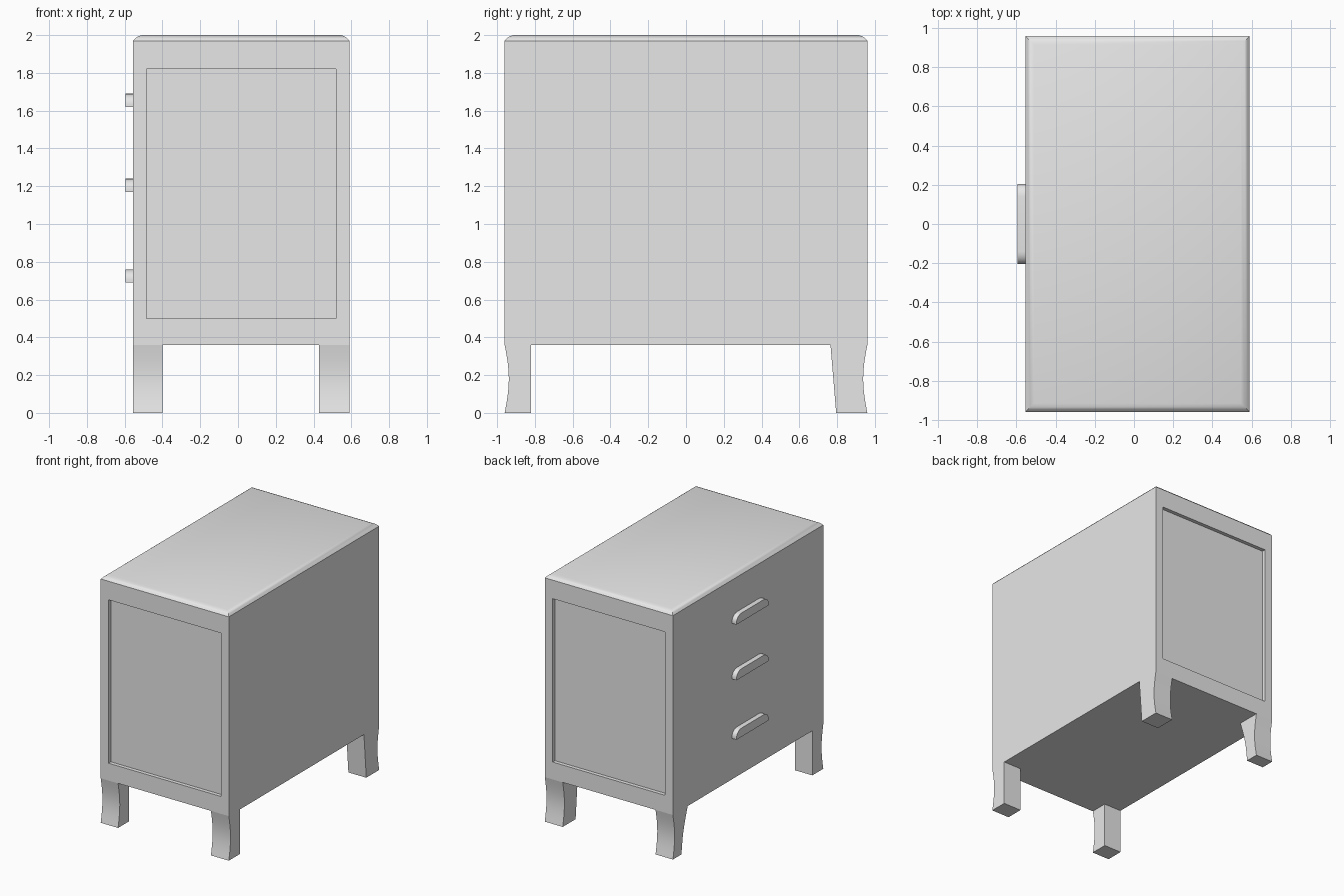
import bpy, bmesh, math

if "Cube" in bpy.data.objects:
    bpy.data.objects.remove(bpy.data.objects["Cube"], do_unlink=True)

grey = bpy.data.materials.new("plain_grey")
grey.use_nodes = True
grey.diffuse_color = (0.8, 0.8, 0.8, 1)
grey.node_tree.nodes["Principled BSDF"].inputs["Base Color"].default_value = (0.8, 0.8, 0.8, 1)

X0, X1, Y, FLOOR = -0.555, 0.59, 0.96, 0.36   # cabinet extents


def finish(bm, name):
    bmesh.ops.recalc_face_normals(bm, faces=bm.faces[:])
    mesh = bpy.data.meshes.new(name)
    bm.to_mesh(mesh)
    bm.free()
    mesh.materials.append(grey)
    mesh.shade_smooth()
    mesh.set_sharp_from_angle(angle=math.radians(35))
    obj = bpy.data.objects.new(name, mesh)
    bpy.context.collection.objects.link(obj)


def prism(name, outline, x0, x1, skip=()):
    """Extrude a (y, z) outline along x, leaving out the listed side faces."""
    bm = bmesh.new()
    a = [bm.verts.new((x0, y, z)) for y, z in outline]
    b = [bm.verts.new((x1, y, z)) for y, z in outline]
    bm.faces.new(a)
    bm.faces.new(b[::-1])
    n = len(outline)
    for i in range(n):
        if i not in skip:
            j = (i + 1) % n
            bm.faces.new((a[i], a[j], b[j], b[i]))
    finish(bm, name)


# Cabinet body: stacked rectangles with a softly rounded top edge
bm = bmesh.new()
rings = []
for z, inset in [(FLOOR, 0), (1.97, 0), (1.983, 0.012), (1.993, 0.025), (2.0, 0.045)]:
    x0, x1, y = X0 + inset, X1 - inset, Y - inset
    rings.append([bm.verts.new(p) for p in
                  ((x0, -y, z), (x1, -y, z), (x1, y, z), (x0, y, z))])
bm.faces.new(rings[0][::-1])
bm.faces.new(rings[-1])
walls = []
for low, high in zip(rings, rings[1:]):
    for i in range(4):
        j = (i + 1) % 4
        walls.append(bm.faces.new((low[i], low[j], high[j], high[i])))
bm.normal_update()

# Sunken panels on the front and back
for wall, side in ((walls[0], -1), (walls[2], 1)):
    bmesh.ops.inset_individual(bm, faces=[wall], thickness=0.05)
    for v in wall.verts:
        v.co.x = -0.485 if v.co.x < 0 else 0.52
        v.co.z = 0.5 if v.co.z < 1 else 1.82
    panel = bmesh.ops.extrude_discrete_faces(bm, faces=[wall])["faces"][0]
    for v in panel.verts:
        v.co.y -= side * 0.03
finish(bm, "cabinet_body")


# Legs: bowed outer face, inner edge given at the foot and at the top
def leg(name, x0, x1, side, inner_foot, inner_top, bow):
    steps = 10
    levels = [FLOOR * i / steps for i in range(steps + 1)]
    outer, inner = [], []
    for z in levels:
        t = z / FLOOR
        wave = math.sin(math.pi * t)
        outer.append((side * (Y - 0.022 * wave), z))
        inner.append((side * (inner_foot + (inner_top - inner_foot) * t - bow * wave), z))
    prism(name, outer + inner[::-1], x0, x1, skip=(steps,))


leg("front_left_leg", 0.43, X1, -1, 0.82, 0.82, 0)
leg("front_right_leg", X0, -0.4, -1, 0.82, 0.82, 0)
leg("back_left_leg", 0.43, X1, 1, 0.795, 0.765, 0)
leg("back_right_leg", X0, -0.4, 1, 0.85, 0.77, -0.015)

# Drawer pulls: flat underside, rounded upper corners
for label, z in (("lower", 0.69), ("middle", 1.17), ("upper", 1.62)):
    arc = [math.pi / 2 * i / 6 for i in range(7)]
    right = [(0.14 + 0.065 * math.cos(a), z + 0.015 + 0.055 * math.sin(a)) for a in arc]
    left = [(-y, h) for y, h in reversed(right)]
    prism(label + "_drawer_pull", [(-0.205, z), (0.205, z)] + right + left, -0.595, X0)
